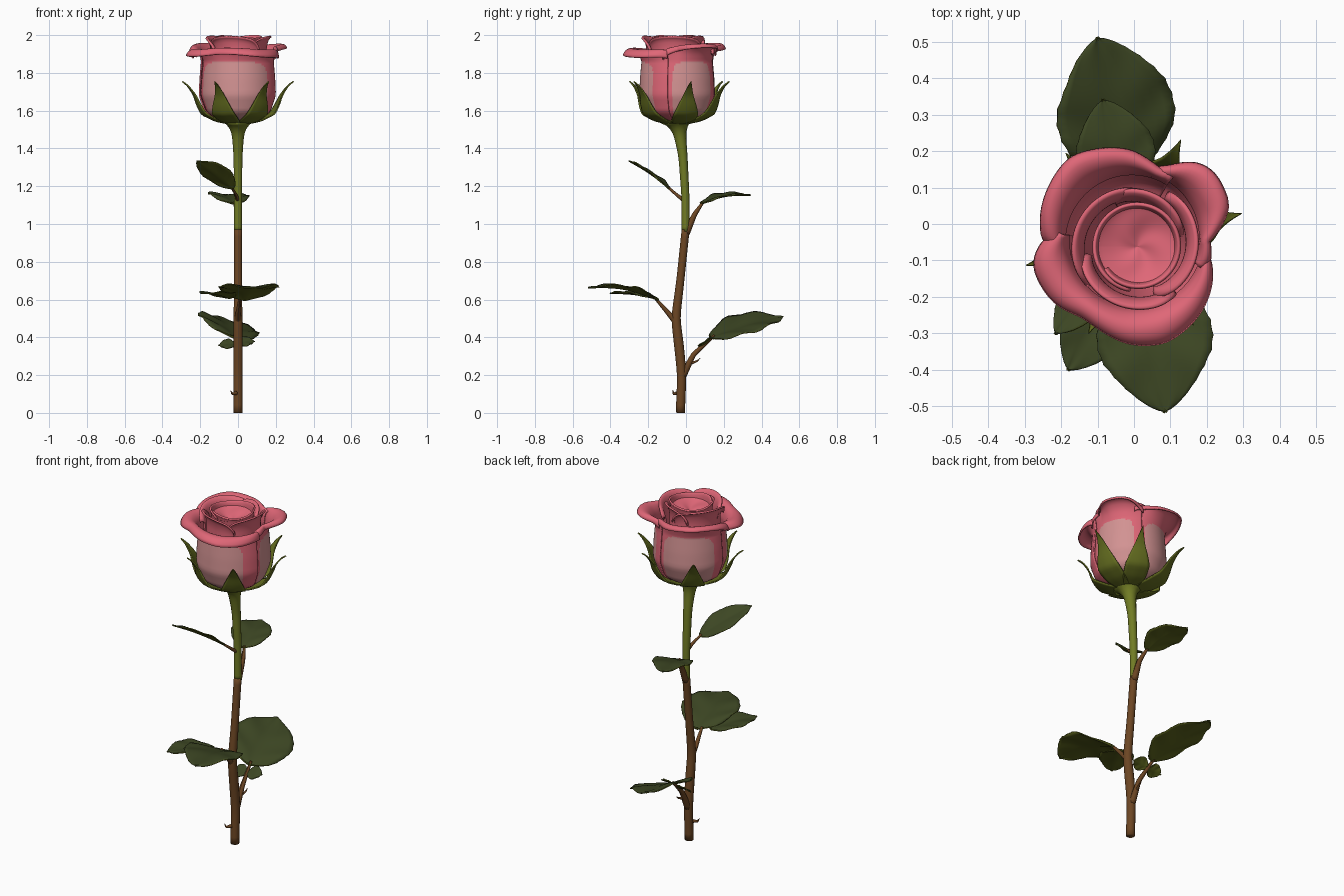
import bpy, math
from mathutils import Vector, Matrix

if "Cube" in bpy.data.objects:
    bpy.data.objects.remove(bpy.data.objects["Cube"])

pi = math.pi


def mat(name, r, g, b):
    m = bpy.data.materials.new(name)
    m.diffuse_color = (r, g, b, 1)
    m.use_nodes = True
    m.node_tree.nodes["Principled BSDF"].inputs["Base Color"].default_value = m.diffuse_color
    return m


PINK = mat("petal pink", .74, .135, .185)
PALE = mat("petal pale pink", .65, .29, .29)
STEM_G = mat("stem green", .165, .20, .018)
SEPAL = mat("sepal green", .125, .15, .014)
BROWN = mat("bark brown", .15, .061, .017)
LEAF = mat("leaf dark green", .046, .062, .017)
UNDER = mat("leaf underside olive", .095, .112, .011)


def lin(tab, x):
    """Linear lookup of tuples (x, a, b, ...)."""
    if x <= tab[0][0]:
        return Vector(tab[0][1:])
    for p, q in zip(tab, tab[1:]):
        if x <= q[0]:
            k = (x - p[0]) / (q[0] - p[0])
            return Vector(p[1:]).lerp(Vector(q[1:]), k)
    return Vector(tab[-1][1:])


def soft(tab, x, h=.04):
    """Rounded lookup; the ends stay exact."""
    h = min(h, x - tab[0][0], tab[-1][0] - x)
    h = max(h, 0)
    return (lin(tab, x - h) + lin(tab, x) * 2 + lin(tab, x + h)) / 4


def sheet(name, nu, nv, f, mats, rule=None, thick=0.0):
    """Smooth surface from f(u, v), u in -1..1 and v in 0..1."""
    vs = [f(2 * i / nu - 1, j / nv) for i in range(nu + 1) for j in range(nv + 1)]
    fs, ids = [], []
    for i in range(nu):
        for j in range(nv):
            a = i * (nv + 1) + j
            fs.append((a, a + nv + 1, a + nv + 2, a + 1))
            ids.append(rule(2 * (i + .5) / nu - 1, (j + .5) / nv) if rule else 0)
    me = bpy.data.meshes.new(name)
    me.from_pydata(vs, [], fs)
    for m in mats:
        me.materials.append(m)
    for p, k in zip(me.polygons, ids):
        p.material_index = k
        p.use_smooth = True
    ob = bpy.data.objects.new(name, me)
    bpy.context.collection.objects.link(ob)
    if thick:
        s = ob.modifiers.new("thickness", 'SOLIDIFY')
        s.thickness, s.offset = thick, -1
        s.material_offset = s.material_offset_rim = len(mats) - 1
    return ob


def tube(name, tab, m, n=14, rings=24):
    """Round tube through (t, x, y, z, radius) stations."""
    def at(v):
        return soft(tab, tab[0][0] + v * (tab[-1][0] - tab[0][0]), .05)

    def f(u, v):
        if v <= 0 or v >= 1:                      # closed ends
            return at(v).xyz
        v = min(max((v * (rings + 2) - 1) / rings, 0), 1)
        p = at(v)
        d = (at(min(v + .02, 1)).xyz - at(max(v - .02, 0)).xyz).normalized()
        a = d.cross(Vector((1, 0, 0))).normalized()
        b = d.cross(a)
        return p.xyz + (a * math.cos(u * pi) + b * math.sin(u * pi)) * p.w
    return sheet(name, n, rings + 2, f, [m])


# --- stem: brown below, green above, flaring under the flower
tube("lower_stem", [(0, 0, -.03, 0, .024), (.2, 0, -.022, .2, .024), (.32, 0, -.035, .34, .026),
                    (.5, 0, -.055, .5, .024), (.7, 0, -.03, .7, .021), (1, 0, -.002, .97, .021)], BROWN)
tube("upper_stem", [(0, 0, -.002, .96, .021), (.3, 0, -.003, 1.15, .021), (.65, 0, -.016, 1.36, .024),
                    (.85, 0, -.032, 1.47, .032), (.95, 0, -.04, 1.525, .048), (1, 0, -.045, 1.555, .1)], STEM_G)

# --- leaf stalks and thorns
STALKS = [
    ("front_low_stalk", (0, -.05, .48), (0, -.095, .53), (.01, -.165, .61), .019, .007),
    ("back_low_stalk", (0, -.02, .19), (0, .04, .31), (-.02, .15, .41), .02, .007),
    ("front_high_stalk", (0, -.005, 1.12), (-.01, -.05, 1.155), (-.035, -.095, 1.195), .011, .006),
    ("back_high_stalk", (0, 0, .95), (0, .045, 1.05), (-.02, .09, 1.115), .02, .007),
    ("stem_thorn", (-.01, -.045, .105), (-.03, -.065, .1), (-.04, -.07, .12), .011, .001),
    ("low_bud_scale", (0, .02, .26), (.01, .06, .275), (.01, .075, .29), .008, .001),
]
for nm, a, b, c, r0, r1 in STALKS:
    tube(nm, [(0, *a, r0), (.5, *b, (r0 + r1) / 2), (1, *c, r1)], BROWN, 8, 10)


# --- leaves
def leaf(name, base, tip, hw, roll=0, arch=.02, cup=.022):
    base, tip = Vector(base), Vector(tip)
    d = tip - base
    side = Vector((0, 0, 1)).cross(d).normalized()
    side = Matrix.Rotation(math.radians(roll), 3, d.normalized()) @ side
    n = d.normalized().cross(side)
    n_len = 42

    def f(u, v):
        s, t = (1 - math.cos((u + 1) / 2 * pi)) / 2, 2 * v - 1    # finer at both ends
        w = hw * max(math.sin(pi * s ** .9), 0) ** .62
        if s > .6:
            w *= 1 - .16 * ((s - .6) / .4)
        if abs(t) > .99 and round((u + 1) / 2 * n_len) % 3 == 0:    # toothed edge
            w *= 1.02
        ripple = .006 * math.sin(s * 16 - abs(t) * 4) * abs(t) * hw / .15
        return (base + d * s + side * t * w
                + n * (arch * math.sin(pi * s) + cup * (abs(t) - .5 * t * t) * (w / hw) + ripple))
    return sheet(name, n_len, 12, f, [LEAF, UNDER], None, .006)


leaf("front_low_leaf", (.035, -.15, .6), (.085, -.515, .665), .158, 0, .025, .035)
leaf("front_low_leaflet", (-.045, -.17, .61), (-.18, -.4, .635), .092, 0, .008)
leaf("back_low_leaf", (-.02, .13, .4), (-.1, .51, .51), .168, 16, .012, .028)
leaf("back_low_leaflet_left", (-.015, .1, .365), (-.1, .1, .36), .042, -35, .004, .006)
leaf("back_low_leaflet_right", (-.005, .1, .37), (.085, .1, .38), .042, 35, .004, .006)
leaf("front_high_leaf", (-.03, -.09, 1.19), (-.215, -.3, 1.335), .075, 19, .008)
leaf("back_high_leaf", (-.025, .08, 1.11), (-.085, .34, 1.155), .108, 3, .016, .026)

# --- sepals around the flower base
CX, CY = 0, -.045
SEP = [(0, .04, 1.525, .035), (.2, .12, 1.54, .062), (.4, .195, 1.575, .068), (.55, .218, 1.62, .052),
       (.75, .24, 1.68, .027), (.9, .275, 1.73, .010), (1, .305, 1.752, .001)]
for k, deg in enumerate((14, 65, 128, 193, 244, 305)):
    def sepal(u, v, a=math.radians(deg), k=k):
        r, z, w = soft(SEP, v)
        r += -1.8 * (u * w) ** 2 - (.02 if k in (4, 5) else 0) * v
        x = u * w
        return Vector((CX + r * math.cos(a) - x * math.sin(a),
                       CY + r * math.sin(a) + x * math.cos(a), z + .06 * abs(u) * w))
    sheet("sepal_%d" % (k + 1), 8, 22, sepal, [SEPAL], None, .007)

# --- outer petals: rim reach by angle, cup profile, curled lip
RIM = [(0, .205), (20, .275), (40, .283), (50, .27), (67, .205), (80, .222), (92, .245), (110, .264),
       (128, .283), (146, .27), (160, .26), (175, .247), (191, .283), (198, .286), (218, .276),
       (236, .249), (249, .257), (268, .28), (287, .288), (311, .263), (340, .222), (360, .205)]
RIM = [(deg, reach, 0) for deg, reach in RIM]
CUP = [(0, .03, 1.54), (.08, .11, 1.55), (.18, .17, 1.59), (.4, .202, 1.68), (.58, .198, 1.77), (.76, .19, 1.86)]
LIP = [(0, 0, 1.86), (.3, .16, 1.905), (.6, .5, 1.932), (.85, .88, 1.93), (1, 1, 1.908)]

for nm, mid, half in (("front", 260, 85), ("right", 25, 46), ("back", 120, 61)):
    def petal(u, v, mid=mid, half=half):
        deg = mid + u * half
        a = math.radians(deg)
        if v <= .76:
            r, z = soft(CUP, v)
        else:
            k, z = soft(LIP, (v - .76) / .24, .1)
            rim = soft(RIM, deg % 360, 5).x
            r = .19 + (rim - .19) * k * (1 - .45 * u ** 14)      # rounded corners
            z += k * (.012 * math.sin(3 * a + .5) + .06 * math.sin(a) * r * 1.5 - .025 * u ** 8)
        r += .006 * u * min(1, v * 5)             # spiral overlap
        return Vector((CX + r * math.cos(a), CY + r * math.sin(a), z))
    sheet(nm + "_outer_petal", int(half * .8), 50, petal, [PALE, PINK],
          lambda u, v: 0 if (abs(u) / .72) ** 5 + (v / .755) ** 14 < 1 else 1, .008)

# --- middle petals wrapped round the heart
MIDP = [(0, .06, 1.6), (.2, .12, 1.68), (.5, .145, 1.82), (.8, .145, 1.925), (.92, .156, 1.968), (1, .172, 1.976)]
for nm, mid, half in (("left", 150, 68), ("front", 250, 58), ("right", 355, 62), ("back", 65, 50)):
    def inner(u, v, mid=mid, half=half):
        a = math.radians(mid + u * half)
        r, z = soft(MIDP, v)
        r += .011 * u - (.02 if mid == 65 else 0) - .012 * v ** 6 * u ** 8
        z += v ** 4 * (.014 - .03 * u * u - .05 * u ** 8)
        return Vector((.005 + r * math.cos(a), -.06 + r * math.sin(a), z))
    sheet(nm + "_middle_petal", 44, 24, inner, [PINK], None, .009)

# --- heart: spiral wall and shallow bowl
HEART = [(0, .07, 1.7), (.4, .1, 1.83), (.75, .11, 1.94), (.92, .116, 1.982), (1, .121, 1.988)]


def heart(u, v):
    a = u * 1.12 * pi + 1.0
    r, z = soft(HEART, v)
    r += .006 * u
    return Vector((.01 + r * math.cos(a), -.062 + r * math.sin(a),
                   z + v ** 4 * (.009 * math.sin(2 * a) - .02 * u ** 12)))


def bowl(u, v):
    a, r = u * pi, .112 * (1 - v)
    fold = .004 * math.sin(3 * a + 30 * r) * math.sin(pi * v)
    return Vector((.01 + r * math.cos(a), -.062 + r * math.sin(a), 1.965 - .04 * v ** .8 + fold))


sheet("heart_petal", 72, 20, heart, [PINK], None, .009)
sheet("heart_bowl", 48, 14, bowl, [PINK])
